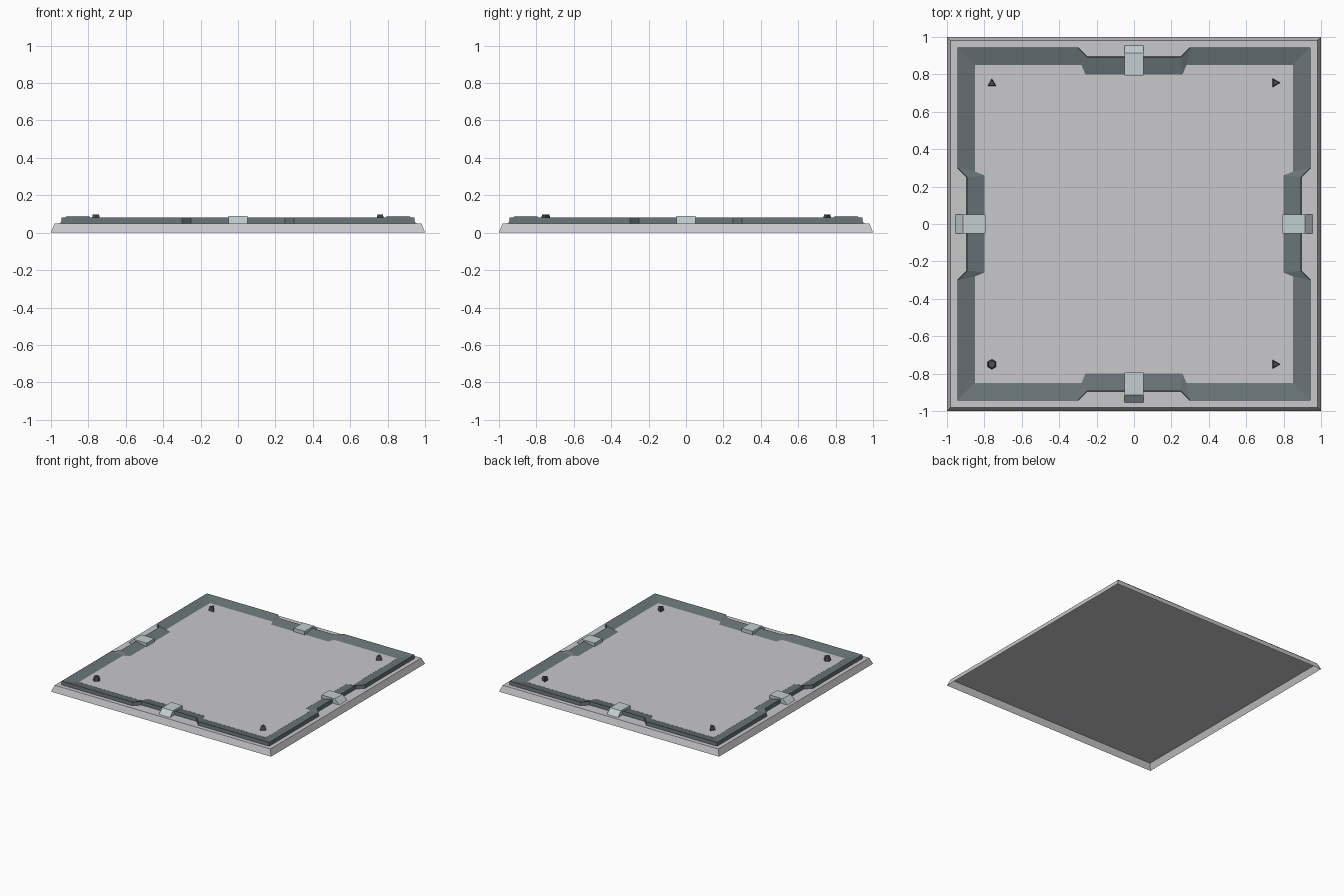
import bpy, bmesh, math
from mathutils import Matrix

if "Cube" in bpy.data.objects:
    bpy.data.objects.remove(bpy.data.objects["Cube"])


def material(name, rgb):
    m = bpy.data.materials.new(name)
    m.diffuse_color = (*rgb, 1)
    m.use_nodes = True
    m.node_tree.nodes["Principled BSDF"].inputs["Base Color"].default_value = m.diffuse_color
    return m


LIGHT = material("light grey", (0.58, 0.58, 0.60))
DARK = material("slate grey", (0.14, 0.175, 0.185))
CLIP = material("pale blue grey", (0.54, 0.61, 0.63))
STUD = material("charcoal", (0.075, 0.085, 0.09))


def finish(bm, name, mat):
    me = bpy.data.meshes.new(name)
    bm.to_mesh(me)
    bm.free()
    me.materials.append(mat)
    ob = bpy.data.objects.new(name, me)
    bpy.context.collection.objects.link(ob)
    return ob


def square(r):
    return [(-r, -r), (r, -r), (r, r), (-r, r)]


def notched(r, outer, inner):
    """Square outline with a shallow notch in the middle of each side."""
    side = [(-r, -r), (-outer, -r), (-inner, -r + 0.05),
            (inner, -r + 0.05), (outer, -r)]
    pts = []
    for k in range(4):
        c, s = round(math.cos(k * math.pi / 2)), round(math.sin(k * math.pi / 2))
        pts += [(x * c - y * s, x * s + y * c) for x, y in side]
    return pts


def loft(name, mat, rings, cap=False):
    """Bridge equal outlines at given heights, optionally capping the last."""
    bm = bmesh.new()
    loops = [[bm.verts.new((x, y, z)) for x, y in pts] for pts, z in rings]
    n = len(loops[0])
    for a, b in zip(loops, loops[1:]):
        for i in range(n):
            j = (i + 1) % n
            bm.faces.new((a[i], a[j], b[j], b[i]))
    if cap:
        bm.faces.new(loops[-1])
    return finish(bm, name, mat)


# Hollow base tray with sloping sides, open underneath
loft("base", LIGHT, [(square(1.0), 0), (square(0.98), 0.05)], cap=True)

# Dark notched frame, sloping down towards the middle
loft("frame", DARK, [(notched(0.945, 0.30, 0.25), 0.05),
                     (notched(0.943, 0.30, 0.25), 0.08),
                     (notched(0.848, 0.28, 0.26), 0.06),
                     (notched(0.848, 0.28, 0.26), 0.05)])

# Floor panel inside the frame
loft("panel", LIGHT, [(notched(0.85, 0.28, 0.26), 0.052),
                      (notched(0.85, 0.28, 0.26), 0.061)], cap=True)

# Clips holding the frame at the middle of each side
profile = [(-0.955, 0.05), (-0.795, 0.05), (-0.795, 0.09), (-0.915, 0.09)]
for k, label in enumerate(("front", "right", "back", "left")):
    bm = bmesh.new()
    a, b = [[bm.verts.new((x, y, z)) for y, z in profile] for x in (-0.05, 0.05)]
    bm.faces.new(a)
    bm.faces.new(b)
    for i in range(4):
        j = (i + 1) % 4
        bm.faces.new((a[i], a[j], b[j], b[i]))
    bmesh.ops.recalc_face_normals(bm, faces=bm.faces)
    bm.transform(Matrix.Rotation(k * math.pi / 2, 4, 'Z'))
    finish(bm, label + "_clip", CLIP)

# Small faceted studs near the corners
for label, x, y, sides, turn in (("front_left", -0.76, -0.75, 6, 30),
                                 ("front_right", 0.755, -0.75, 3, 0),
                                 ("back_right", 0.755, 0.755, 3, 0),
                                 ("back_left", -0.76, 0.75, 3, 90)):
    bm = bmesh.new()
    bmesh.ops.create_cone(bm, cap_ends=True, segments=sides, radius1=0.028,
                          radius2=0.020, depth=0.04)
    # The cone starts along +y, so turn it to point the given way
    tip = max(bm.verts, key=lambda v: v.co.xy.length)
    aim = math.radians(turn) - math.atan2(tip.co.y, tip.co.x)
    bm.transform(Matrix.Translation((x, y, 0.076)) @ Matrix.Rotation(aim, 4, 'Z'))
    finish(bm, label + "_stud", STUD)
